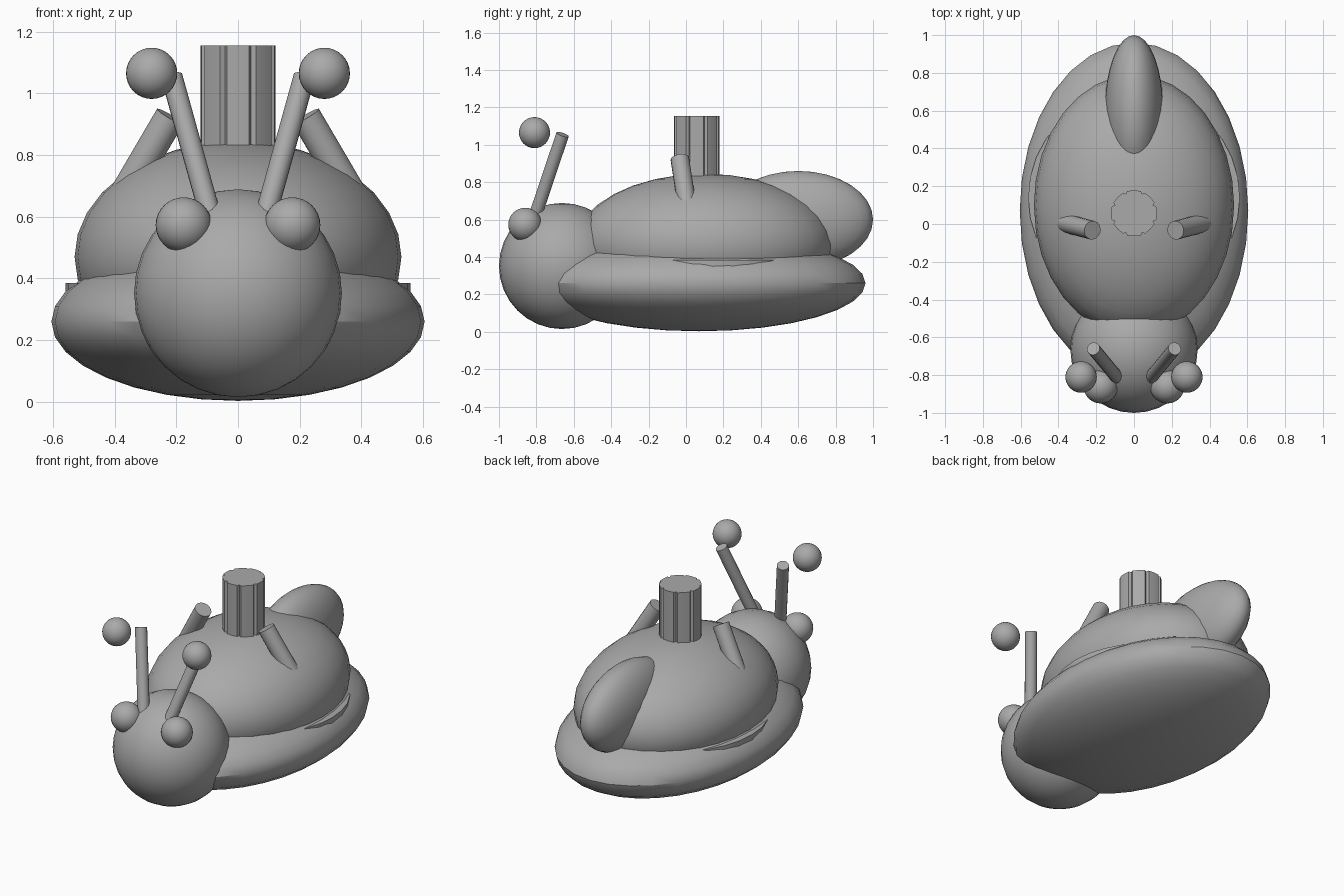
import bpy, math
from mathutils import Vector

if "Cube" in bpy.data.objects:
    bpy.data.objects.remove(bpy.data.objects["Cube"])

grey = bpy.data.materials.new("plain grey")
grey.diffuse_color = (0.4, 0.4, 0.4, 1)
grey.use_nodes = True
grey.node_tree.nodes["Principled BSDF"].inputs["Base Color"].default_value = grey.diffuse_color


def finish(name):
    ob = bpy.context.object
    ob.name = name
    ob.data.materials.append(grey)
    bpy.ops.object.shade_smooth_by_angle(angle=math.radians(30))
    return ob


def ellipsoid(name, centre, radii):
    bpy.ops.mesh.primitive_uv_sphere_add(segments=32, ring_count=16, location=centre)
    bpy.context.object.scale = radii
    bpy.ops.object.transform_apply(location=False, rotation=False, scale=True)
    return finish(name)


def rod(name, start, end, radius, sides=16):
    a, b = Vector(start), Vector(end)
    bpy.ops.mesh.primitive_cylinder_add(
        vertices=sides, radius=radius, depth=(b - a).length, location=(a + b) / 2,
        rotation=(b - a).to_track_quat('Z', 'Y').to_euler())
    return finish(name)


# Rounded body parts
ellipsoid("foot", (0, 0.07, 0.26), (0.605, 0.89, 0.257))
ellipsoid("shell", (0, 0.10, 0.47), (0.53, 0.69, 0.375))
ellipsoid("head", (0, -0.663, 0.352), (0.337, 0.337, 0.337))
ellipsoid("tail_fin", (0, 0.60, 0.60), (0.155, 0.40, 0.26))

# Disc whose rim just shows along both sides of the foot
rod("rim_disc", (0, 0.14, 0.30), (0, 0.14, 0.385), 0.56, 32)

# Paired parts
for side, s in (("left", -1), ("right", 1)):
    ellipsoid(side + "_eye", (s * 0.176, -0.86, 0.573), (0.091, 0.09, 0.09))
    rod(side + "_feeler", (s * 0.075, -0.83, 0.55), (s * 0.215, -0.66, 1.055), 0.035)
    ellipsoid(side + "_feeler_ball", (s * 0.28, -0.81, 1.065), (0.083,) * 3)
    rod(side + "_side_horn", (s * 0.46, 0.03, 0.515), (s * 0.22, -0.033, 0.925), 0.05)

# Fluted chimney with eight lobes
lobes, centre_y = 8, 0.057
outline = []
for i in range(lobes):
    for offset, r in ((-17, 0.123), (0, 0.121), (17, 0.123), (22.5, 0.110)):
        a = math.radians(i * 360 / lobes + offset)
        outline.append((r * math.cos(a), centre_y + r * math.sin(a)))
n = len(outline)
verts = [(x, y, z) for z in (0.70, 1.155) for x, y in outline]
faces = [(i, (i + 1) % n, n + (i + 1) % n, n + i) for i in range(n)]
faces += [tuple(reversed(range(n))), tuple(range(n, 2 * n))]
mesh = bpy.data.meshes.new("chimney")
mesh.from_pydata(verts, [], faces)
chimney = bpy.data.objects.new("chimney", mesh)
bpy.context.collection.objects.link(chimney)
bpy.ops.object.select_all(action='DESELECT')
chimney.select_set(True)
bpy.context.view_layer.objects.active = chimney
finish("chimney")
